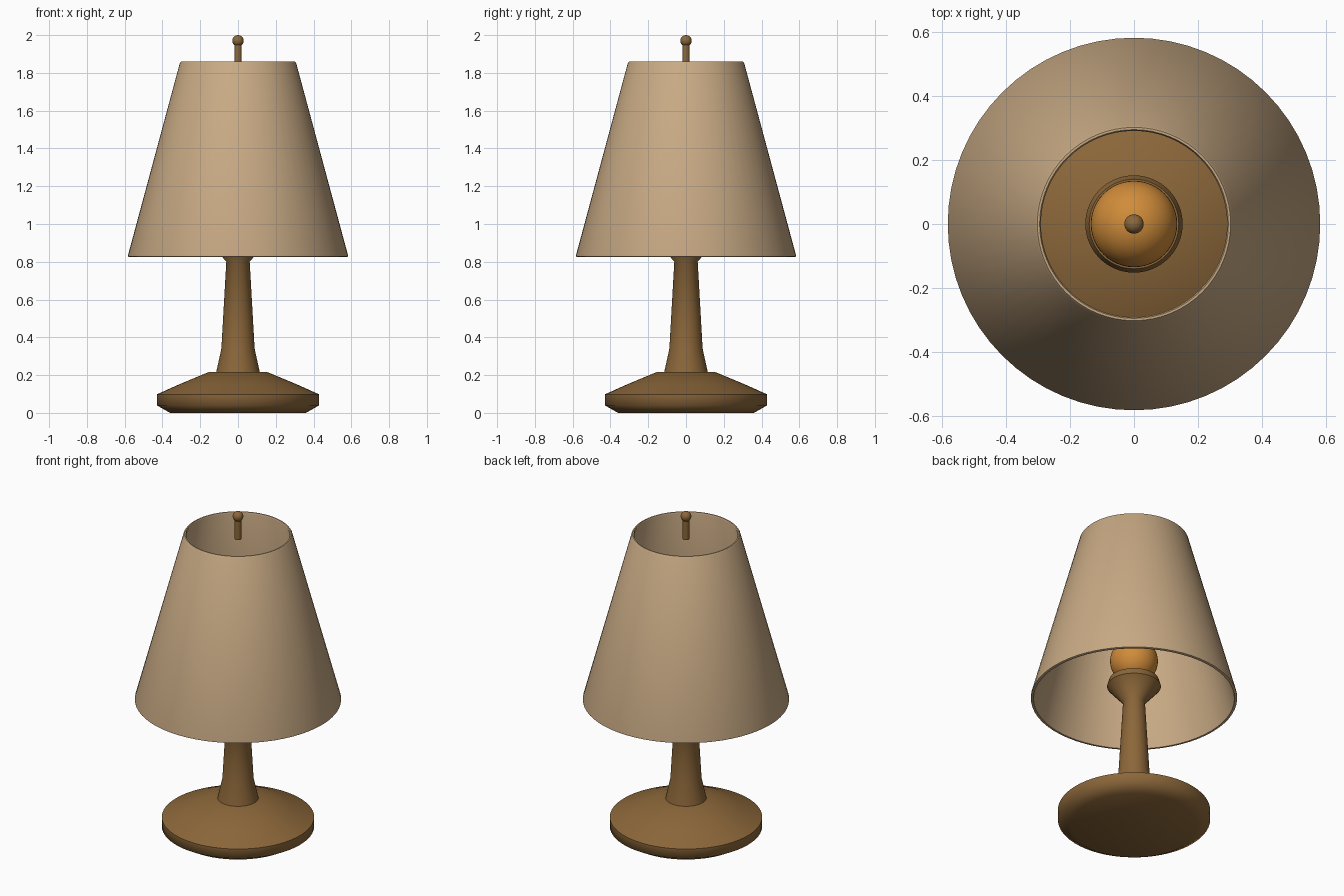
import bpy, bmesh, math

if "Cube" in bpy.data.objects:
    bpy.data.objects.remove(bpy.data.objects["Cube"])

SEG = 64


def material(name, rgb):
    m = bpy.data.materials.new(name)
    m.diffuse_color = (*rgb, 1)
    m.use_nodes = True
    m.node_tree.nodes["Principled BSDF"].inputs["Base Color"].default_value = m.diffuse_color
    return m


wood = material("brown wood", (0.262, 0.136, 0.042))
fabric = material("tan fabric", (0.578, 0.400, 0.231))
glow = material("amber bulb", (0.631, 0.262, 0.042))


def finish(obj, mat, angle):
    obj.data.materials.append(mat)
    bpy.ops.object.select_all(action='DESELECT')
    obj.select_set(True)
    bpy.context.view_layer.objects.active = obj
    bpy.ops.object.shade_smooth_by_angle(angle=math.radians(angle))


def lathe(name, profile, mat, closed=False, angle=50):
    """Turn an (r, z) profile round the z axis; r = 0 ends close the solid."""
    bm = bmesh.new()
    verts = [bm.verts.new((r, 0, z)) for r, z in profile]
    edges = [bm.edges.new(p) for p in zip(verts, verts[1:])]
    if closed:
        edges.append(bm.edges.new((verts[-1], verts[0])))
    bmesh.ops.spin(bm, geom=verts + edges, cent=(0, 0, 0), axis=(0, 0, 1),
                   angle=math.tau, steps=SEG)
    bmesh.ops.remove_doubles(bm, verts=bm.verts, dist=1e-5)
    bmesh.ops.recalc_face_normals(bm, faces=bm.faces)
    mesh = bpy.data.meshes.new(name)
    bm.to_mesh(mesh)
    bm.free()
    obj = bpy.data.objects.new(name, mesh)
    bpy.context.collection.objects.link(obj)
    finish(obj, mat, angle)
    return obj


def ball(name, radius, z, mat):
    bpy.ops.mesh.primitive_uv_sphere_add(segments=48, ring_count=24,
                                         radius=radius, location=(0, 0, z))
    obj = bpy.context.object
    obj.name = name
    finish(obj, mat, 60)


# Foot
lathe("base", [(0, 0), (0.36, 0), (0.43, 0.04), (0.43, 0.098),
               (0.307, 0.153), (0.153, 0.217), (0, 0.217)], wood, angle=65)

# Stem flaring into the bulb socket
lathe("stem", [(0, 0.2), (0.118, 0.2), (0.115, 0.217), (0.088, 0.34),
               (0.062, 0.80), (0.152, 0.905), (0.14, 0.945), (0, 0.945)], wood)

# Bulb
ball("bulb", 0.135, 1.07, glow)

# Open hollow shade with softened rims
lathe("shade", [(0.575, 0.825), (0.582, 0.828), (0.582, 0.836),
                (0.308, 1.852), (0.302, 1.86), (0.295, 1.86),
                (0.291, 1.852), (0.565, 0.836), (0.567, 0.826)],
      fabric, closed=True)

# Finial rod and knob
lathe("finial_rod", [(0, 1.83), (0.019, 1.83), (0.019, 1.965), (0, 1.965)], wood)
ball("finial_knob", 0.03, 1.97, wood)
